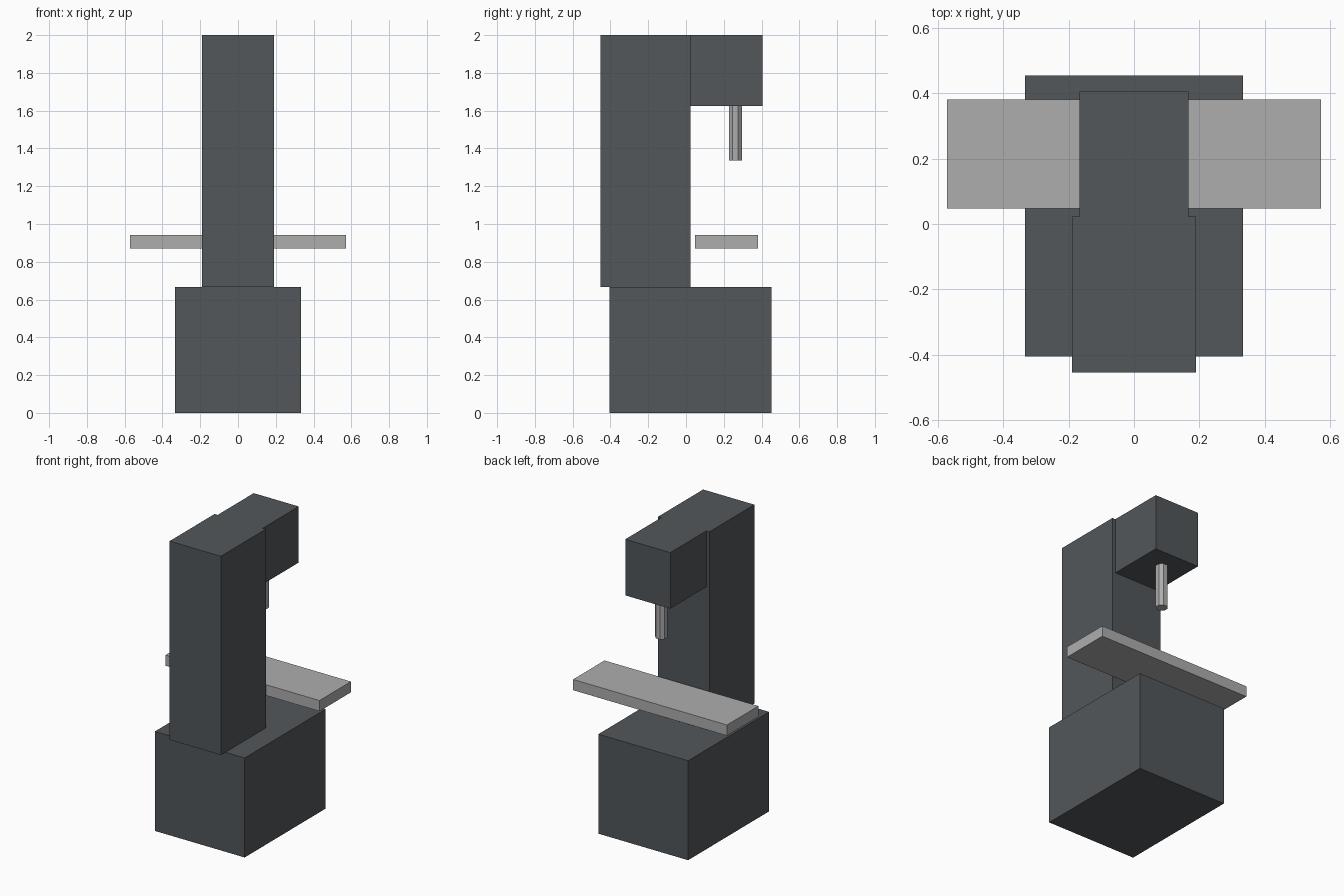
import bpy
import math

cube = bpy.data.objects.get("Cube")
if cube:
    bpy.data.objects.remove(cube, do_unlink=True)


def material(name, rgb):
    mat = bpy.data.materials.new(name)
    mat.use_nodes = True
    color = (*rgb, 1.0)
    mat.diffuse_color = color
    mat.node_tree.nodes["Principled BSDF"].inputs["Base Color"].default_value = color
    return mat


def finish(name, mat):
    obj = bpy.context.object
    obj.name = name
    obj.data.name = name
    obj.data.materials.append(mat)
    return obj


def box(name, half_width, y_range, z_range, mat):
    """Box centred on x, spanning the given y and z ranges."""
    (y0, y1), (z0, z1) = y_range, z_range
    bpy.ops.mesh.primitive_cube_add(size=1, location=(0, (y0 + y1) / 2, (z0 + z1) / 2))
    obj = finish(name, mat)
    obj.scale = (2 * half_width, y1 - y0, z1 - z0)
    bpy.ops.object.transform_apply(location=False, rotation=False, scale=True)
    return obj


dark = material("dark_painted_steel", (0.085, 0.095, 0.103))
metal = material("bare_metal", (0.42, 0.42, 0.42))

# Machine body: base, upright column and overhanging head
box("base", 0.333, (-0.405, 0.453), (0, 0.667), dark)
box("column", 0.19, (-0.453, 0.023), (0.667, 2), dark)
box("head", 0.167, (0.023, 0.405), (1.624, 2), dark)

# Wide work table floating above the base
box("work_table", 0.571, (0.048, 0.381), (0.871, 0.943), metal)

# Faceted spindle hanging under the head
bottom, top = 1.335, 1.624
bpy.ops.mesh.primitive_cylinder_add(
    vertices=8, radius=0.038, depth=top - bottom,
    location=(0, 0.262, (bottom + top) / 2), rotation=(0, 0, math.pi / 8))
finish("spindle", metal)
